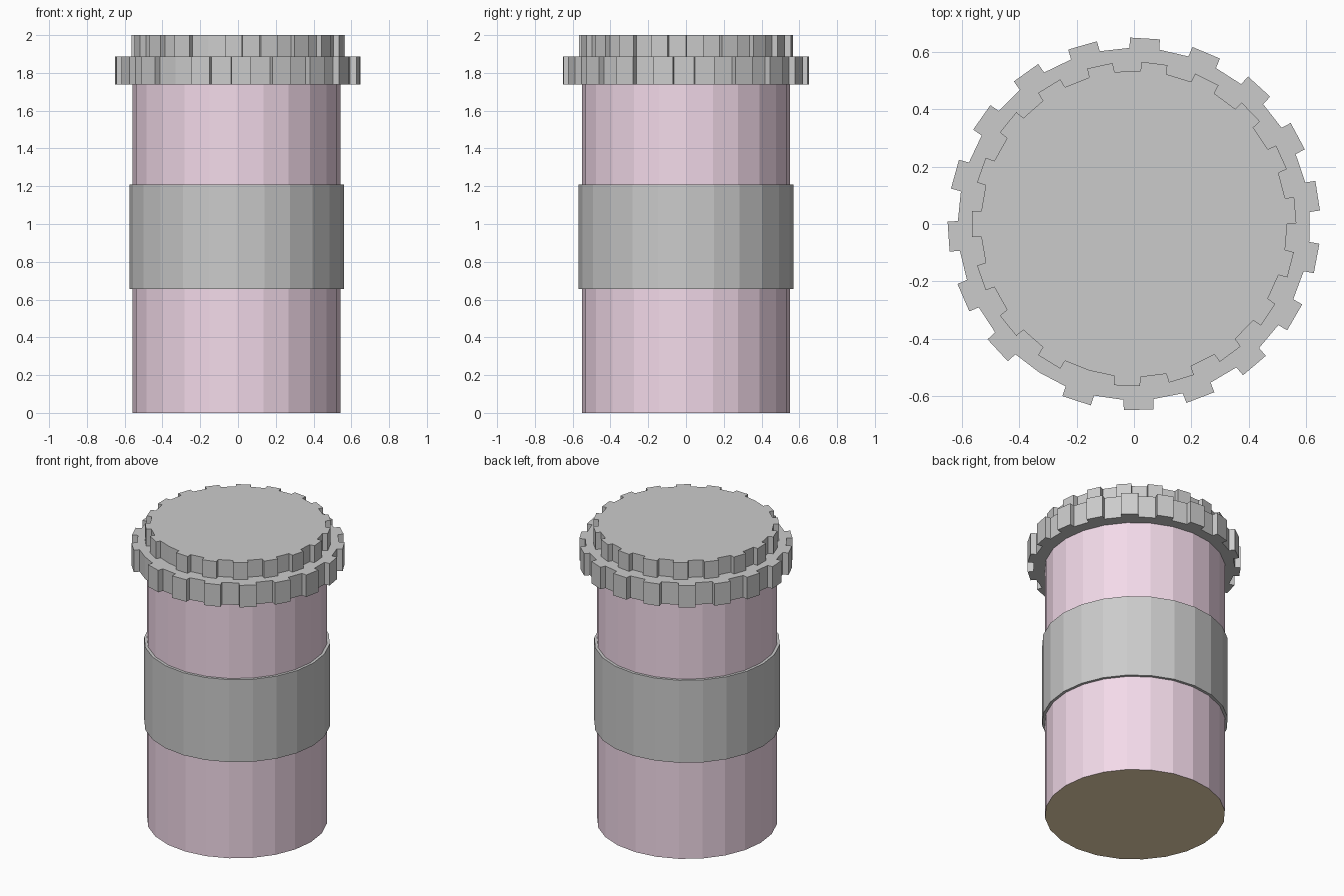
import bpy, bmesh
from math import sin, cos, pi, radians

if "Cube" in bpy.data.objects:
    bpy.data.objects.remove(bpy.data.objects["Cube"])

AXIS_X = -0.0075  # jar body sits slightly off the lid axis
SEGMENTS = 37


def material(name, rgb):
    mat = bpy.data.materials.new(name)
    mat.diffuse_color = (*rgb, 1)
    mat.use_nodes = True
    mat.node_tree.nodes["Principled BSDF"].inputs["Base Color"].default_value = mat.diffuse_color
    return mat


def prism(name, outline, z0, z1, center_x=0.0):
    """Upright solid with the given 2D outline."""
    bm = bmesh.new()
    base = bm.faces.new([bm.verts.new((x + center_x, y, z0)) for x, y in outline])
    top = bmesh.ops.extrude_face_region(bm, geom=[base], use_keep_orig=True)["geom"]
    moved = [v for v in top if isinstance(v, bmesh.types.BMVert)]
    bmesh.ops.translate(bm, vec=(0, 0, z1 - z0), verts=moved)
    bmesh.ops.recalc_face_normals(bm, faces=bm.faces)
    mesh = bpy.data.meshes.new(name)
    bm.to_mesh(mesh)
    bm.free()
    obj = bpy.data.objects.new(name, mesh)
    bpy.context.collection.objects.link(obj)
    return obj


def circle(radius, sides=24):
    return [(radius * cos(2 * pi * i / sides), radius * sin(2 * pi * i / sides))
            for i in range(sides)]


def toothed(radius, depth, start_deg, teeth):
    """Polygon whose listed sides are pushed straight out as grip teeth."""
    step = 2 * pi / SEGMENTS
    points = []
    for i in range(SEGMENTS):
        a = radians(start_deg) + i * step
        b, mid = a + step, a + step / 2
        p = (radius * cos(a), radius * sin(a))
        points.append(p)
        if i in teeth:
            dx, dy = depth * cos(mid), depth * sin(mid)
            points.append((p[0] + dx, p[1] + dy))
            points.append((radius * cos(b) + dx, radius * sin(b) + dy))
    return points


# Jar body with a differently coloured underside
body = prism("jar_body", circle(0.55), 0, 1.75, AXIS_X)
body.data.materials.append(material("pink", (0.90, 0.705, 0.823)))
body.data.materials.append(material("tan_base", (0.88, 0.71, 0.45)))
for face in body.data.polygons:
    if face.normal.z < -0.9:
        face.material_index = 1

# Label band
prism("label_band", circle(0.568), 0.655, 1.21, AXIS_X)

# Two-tier lid: alternating teeth with one double gap where the odd count closes
lower_teeth = {*range(0, 23, 2), *range(25, 37, 2)}
upper_teeth = {*range(0, 25, 2), *range(27, 37, 2)}
prism("lid_lower_ring", toothed(0.615, 0.036, 3.9, lower_teeth), 1.738, 1.886)
prism("lid_upper_ring", toothed(0.535, 0.032, 0.0, upper_teeth), 1.886, 2.0)
